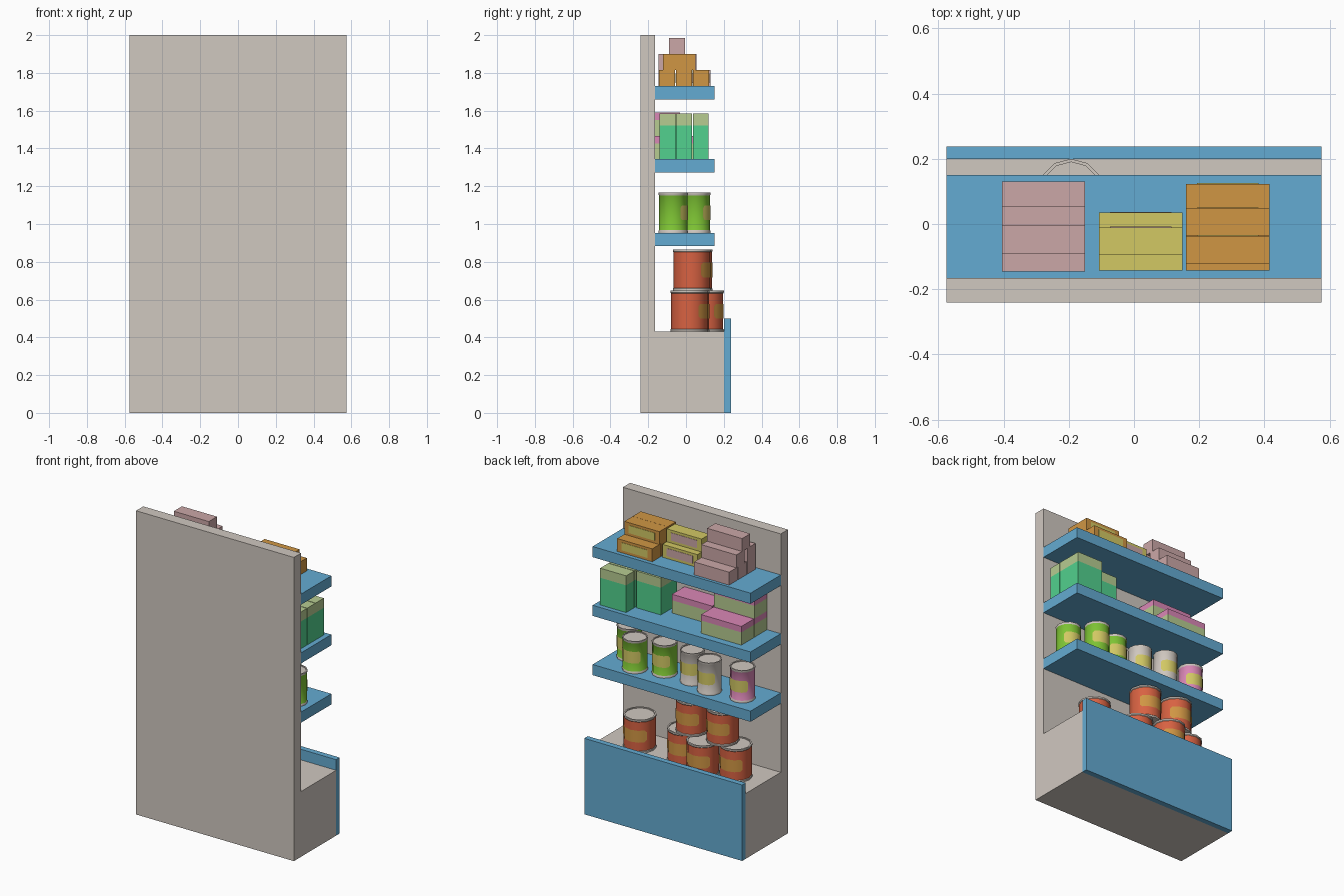
import bpy, bmesh, math

if "Cube" in bpy.data.objects:
    bpy.data.objects.remove(bpy.data.objects["Cube"])


def lin(c):
    c /= 255
    return c / 12.92 if c <= 0.04045 else ((c + 0.055) / 1.055) ** 2.4


def mat(name, r, g, b):
    m = bpy.data.materials.new(name)
    m.diffuse_color = (lin(r), lin(g), lin(b), 1)
    m.use_nodes = True
    m.node_tree.nodes["Principled BSDF"].inputs["Base Color"].default_value = m.diffuse_color
    return m


TAUPE = mat("warm grey", 208, 200, 192)
BLUE = mat("shelf blue", 100, 171, 210)
RED = mat("rust red", 216, 98, 66)
LIME = mat("lime green", 126, 196, 52)
YELLOW = mat("soft yellow", 210, 200, 100)
ROSE = mat("dusty rose", 203, 167, 167)
ORANGE = mat("orange", 208, 150, 68)
MINT = mat("mint green", 82, 209, 142)
SAGE = mat("pale sage", 183, 204, 145)
PINK = mat("candy pink", 218, 135, 182)


def finish(name, bm, mats):
    bmesh.ops.recalc_face_normals(bm, faces=bm.faces)
    me = bpy.data.meshes.new(name)
    bm.to_mesh(me)
    bm.free()
    for m in mats:
        me.materials.append(m)
    ob = bpy.data.objects.new(name, me)
    bpy.context.collection.objects.link(ob)
    return ob


def box(name, x0, x1, y0, y1, z0, z1, color, top_color=None, split=0.72):
    """Box; with top_color the upper part above the split has a second colour."""
    bm = bmesh.new()
    bmesh.ops.create_cube(bm, size=1)
    for v in bm.verts:
        v.co = ((x0 if v.co.x < 0 else x1), (y0 if v.co.y < 0 else y1),
                (z0 if v.co.z < 0 else z1))
    if top_color:
        zs = z0 + (z1 - z0) * split
        bmesh.ops.bisect_plane(bm, geom=bm.verts[:] + bm.edges[:] + bm.faces[:],
                               plane_co=(0, 0, zs), plane_no=(0, 0, 1))
        for f in bm.faces:
            f.material_index = int(f.calc_center_median().z > zs + 1e-4)
    return finish(name, bm, [color] + ([top_color] if top_color else []))


def labelled_box(name, x0, x1, y0, y1, z0, z1, color, label):
    box(name, x0, x1, y0, y1, z0, z1, color)
    dx, dz = (x1 - x0) * 0.13, (z1 - z0) * 0.2
    box(name + "_label", x0 + dx, x1 - dx, y1, y1 + 0.002, z0 + dz, z1 - dz, label)


def can(name, x, y, z, r, h, color, label, n=12):
    # lathed body with a lip at both ends and a recessed lid
    prof = [(r, 0), (r, 0.01), (r * 0.97, 0.014), (r * 0.97, h - 0.014),
            (r, h - 0.01), (r, h), (r * 0.9, h), (r * 0.9, h - 0.006)]
    bm = bmesh.new()
    rings = [[bm.verts.new((x + pr * math.sin(2 * math.pi * i / n),
                            y + pr * math.cos(2 * math.pi * i / n), z + pz))
              for i in range(n)] for pr, pz in prof]
    for k in range(len(rings) - 1):
        a, b = rings[k], rings[k + 1]
        for i in range(n):
            j = (i + 1) % n
            f = bm.faces.new((a[i], a[j], b[j], b[i]))
            f.material_index = 0 if k == 2 else 1
    for ring in (rings[0], rings[-1]):
        bm.faces.new(ring).material_index = 1
    ob = finish(name, bm, [color, TAUPE])
    # curved label with clipped corners, facing the open side
    bm = bmesh.new()
    cols = []
    for a, lo, hi in ((-60, .38, .62), (-52, .32, .68), (-30, .32, .68), (0, .32, .68),
                      (30, .32, .68), (52, .32, .68), (60, .38, .62)):
        t = math.radians(a)
        # stay on the flat sides of the can
        off = (abs(a) % 30) - 15
        lr = r * 0.97 * math.cos(math.pi / n) / math.cos(math.radians(off)) + 0.002
        cols.append([bm.verts.new((x + lr * math.sin(t), y + lr * math.cos(t), z + h * q))
                     for q in (lo, hi)])
    for a, b in zip(cols, cols[1:]):
        bm.faces.new((b[0], a[0], a[1], b[1]))
    lab = finish(name + "_label", bm, [label])
    if lab.data.polygons[3].normal.y < 0:
        lab.data.flip_normals()
    for o in (ob, lab):
        bpy.ops.object.select_all(action='DESELECT')
        o.select_set(True)
        bpy.context.view_layer.objects.active = o
        bpy.ops.object.shade_smooth_by_angle(angle=math.radians(35))


# Rack: back panel, plinth, front board, shelves
W = 0.575
box("back_panel", -W, W, -0.24, -0.165, 0, 2, TAUPE)
box("plinth", -W, W, -0.165, 0.2, 0, 0.43, TAUPE)
box("front_board", -W, W, 0.2, 0.237, 0, 0.5, BLUE)
for i, (z0, z1) in enumerate(((0.883, 0.953), (1.273, 1.343), (1.66, 1.73))):
    box(f"shelf_{i + 1}", -W, W, -0.165, 0.15, z0, z1, BLUE)

# Large red cans on the plinth, two of them stacked
for i, (x, y, z) in enumerate(((0.325, 0.017, 0.43), (0.0, 0.025, 0.43),
                               (-0.193, 0.1, 0.43), (-0.383, 0.03, 0.43),
                               (-0.065, 0.03, 0.648), (-0.295, 0.04, 0.648))):
    can(f"red_can_{i + 1}", x, y, z, 0.1, 0.217, RED, ORANGE)

# Smaller cans on the first shelf
for i, (x, y, r, c) in enumerate(((0.335, 0.052, 0.078, LIME), (0.46, -0.068, 0.078, LIME),
                                  (0.155, 0.0, 0.078, LIME), (-0.047, 0.0, 0.075, TAUPE),
                                  (-0.206, 0.05, 0.075, TAUPE), (-0.427, 0.022, 0.077, PINK))):
    can(f"small_can_{i + 1}", x, y, 0.953, r, 0.213, c, YELLOW)

# Tall mint cartons on the second shelf
Z2 = 1.343
for i, (x0, x1, y0) in enumerate(((0.352, 0.541, -0.14), (0.352, 0.541, -0.052),
                                  (0.352, 0.541, 0.036), (0.163, 0.34, -0.14),
                                  (0.163, 0.34, -0.055))):
    box(f"tall_carton_{i + 1}", x0, x1, y0, y0 + 0.084, Z2, 1.585, MINT, SAGE, 0.74)

# Flat pink-topped cartons on the second shelf
for i, (x0, y0, k) in enumerate(((-0.475, -0.163, 0), (-0.475, -0.163, 1),
                                 (-0.475, -0.028, 0), (-0.168, -0.163, 0))):
    z = Z2 + 0.123 * k
    box(f"flat_carton_{i + 1}", x0, x0 + 0.294, y0, y0 + 0.13, z, z + 0.123, SAGE, PINK, 0.68)

# Small box pyramids on the top shelf: (back edge y, layer)
H = 0.085
stacks = (
    ("rose_box", -0.405, -0.15, ROSE, None,
     ((-0.145, 0), (-0.05, 0), (0.045, 0), (-0.145, 1), (-0.03, 1), (-0.09, 2))),
    ("yellow_box", -0.107, 0.148, YELLOW, ROSE,
     ((-0.142, 0), (-0.05, 0), (-0.095, 1))),
    ("orange_box", 0.16, 0.415, ORANGE, YELLOW,
     ((-0.142, 0), (-0.052, 0), (0.038, 0), (-0.122, 1), (-0.036, 1))),
)
for name, x0, x1, c, lab, items in stacks:
    for i, (y, k) in enumerate(items):
        args = (f"{name}_{i + 1}", x0, x1, y, y + H, 1.73 + H * k, 1.73 + H * (k + 1), c)
        if lab:
            labelled_box(*args, lab)
        else:
            box(*args)
